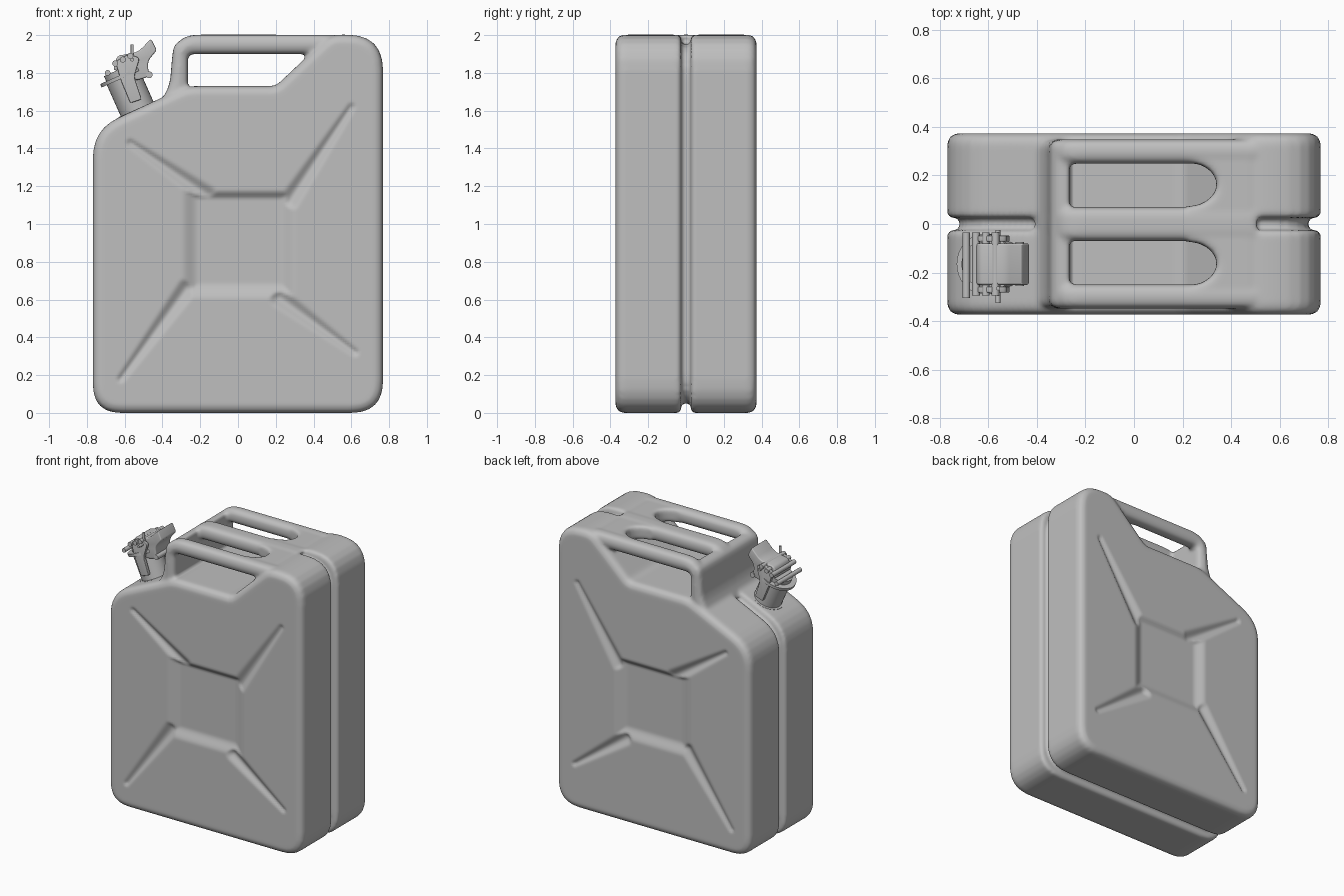
import bpy, bmesh, math
from mathutils import Vector, Matrix

cube = bpy.data.objects.get("Cube")
if cube:
    bpy.data.objects.remove(cube)

grey = bpy.data.materials.new("plain_grey")
grey.use_nodes = True
grey.diffuse_color = (0.52, 0.52, 0.52, 1)
grey.node_tree.nodes["Principled BSDF"].inputs["Base Color"].default_value = (0.52, 0.52, 0.52, 1)


def add_object(name, mesh, angle=35):
    obj = bpy.data.objects.new(name, mesh)
    bpy.context.collection.objects.link(obj)
    mesh.materials.clear()
    mesh.materials.append(grey)
    bpy.ops.object.select_all(action='DESELECT')
    obj.select_set(True)
    bpy.context.view_layer.objects.active = obj
    bpy.ops.object.shade_smooth_by_angle(angle=math.radians(angle))
    return obj


def rounded(corners, steps=6):
    """Outline from (x, z, rounding) corners."""
    pts = []
    for i, (x, z, d) in enumerate(corners):
        p = Vector((x, z))
        if d == 0:
            pts.append(p)
            continue
        before = Vector(corners[i - 1][:2])
        after = Vector(corners[(i + 1) % len(corners)][:2])
        a = p + (before - p).normalized() * d
        b = p + (after - p).normalized() * d
        for k in range(steps + 1):
            t = k / steps
            pts.append(a * (1 - t) ** 2 + p * 2 * t * (1 - t) + b * t * t)
    return pts


def prism(pts, lo, hi, bevel_lo=0, bevel_hi=0, plan=False):
    """Extrude an outline along y (or along z for a plan outline), rounding each rim."""
    bm = bmesh.new()
    rings = []
    for depth in (lo, hi):
        rings.append([bm.verts.new((p[0], p[1], depth) if plan else (p[0], depth, p[1])) for p in pts])
    caps = [bm.faces.new(r) for r in rings]
    n = len(pts)
    for i in range(n):
        j = (i + 1) % n
        bm.faces.new((rings[0][i], rings[0][j], rings[1][j], rings[1][i]))
    bmesh.ops.recalc_face_normals(bm, faces=bm.faces)
    rims = [list(c.edges) for c in caps]
    for edges, width in zip(rims, (bevel_lo, bevel_hi)):
        if width:
            bmesh.ops.bevel(bm, geom=edges, offset=width, segments=4, profile=0.5, affect='EDGES')
    mesh = bpy.data.meshes.new("prism")
    bm.to_mesh(mesh)
    bm.free()
    return mesh


def rod(name, start, end, radius, sides=16):
    start, end = Vector(start), Vector(end)
    axis = end - start
    turn = axis.to_track_quat('Z', 'Y').to_matrix().to_4x4()
    bm = bmesh.new()
    bmesh.ops.create_cone(bm, cap_ends=True, segments=sides, radius1=radius, radius2=radius,
                          depth=axis.length, matrix=Matrix.Translation((start + end) / 2) @ turn)
    mesh = bpy.data.meshes.new(name)
    bm.to_mesh(mesh)
    bm.free()
    return add_object(name, mesh)


# Body outline, two shells and the recessed seam between them
outline = rounded([(-0.768, 0, 0.15), (0.768, 0, 0.17), (0.768, 2.002, 0.19), (0.49, 2.002, 0.05),
                   (0.38, 1.9, 0.04), (0.2, 1.73, 0.03), (-0.27, 1.73, 0.05),
                   (-0.37, 1.684, 0), (-0.768, 1.5, 0.15)])
seam = [p if -0.36 < p.x < 0.52 and p.y > 1.6 else Vector((p.x * 0.935, 1 + (p.y - 1) * 0.95))
        for p in outline]
parts = [prism(outline, 0.025, 0.373, 0.02, 0.045),
         prism(outline, -0.373, -0.025, 0.045, 0.02),
         prism(seam, -0.08, 0.08)]

# Three carrying bars, the wall they rise from and the slotted end plate
post = [(-0.41, 1.64, 0), (-0.36, 1.74, 0.05)]
bar = rounded(post + [(-0.34, 2.002, 0.13), (0.5, 2.002, 0), (0.5, 1.9, 0),
                      (-0.265, 1.9, 0.03), (-0.265, 1.64, 0)])
wall = rounded(post + [(-0.34, 1.97, 0.06), (-0.265, 1.97, 0), (-0.265, 1.64, 0)])
for centre, half in ((-0.298, 0.05), (0, 0.07), (0.298, 0.05)):
    parts.append(prism(bar, centre - half, centre + half, 0.04, 0.04))
parts.append(prism(wall, -0.345, 0.345, 0.03, 0.03))
plate = [(0.5, -0.33), (0.5, 0.33), (0.22, 0.33)]
for centre in (0.163, -0.163):
    for k in range(13):
        a = math.pi * (0.5 - k / 12)
        plate.append((0.22 + 0.12 * math.cos(a), centre + 0.09 * math.sin(a)))
plate.append((0.22, -0.33))
parts.append(prism(plate, 1.9, 1.998, 0.02, 0.02, plan=True))

# Fuse everything into one smooth pressed-metal skin
fused = bmesh.new()
for mesh in parts:
    fused.from_mesh(mesh)
    bpy.data.meshes.remove(mesh)
mesh = bpy.data.meshes.new("can_body")
fused.to_mesh(mesh)
fused.free()
body = add_object("can_body", mesh)
remesh = body.modifiers.new("fuse", 'REMESH')
remesh.mode = 'VOXEL'
remesh.voxel_size = 0.012
smooth = body.modifiers.new("soften", 'SMOOTH')
smooth.factor = 0.5
smooth.iterations = 5
skin = bpy.data.meshes.new_from_object(body.evaluated_get(bpy.context.evaluated_depsgraph_get()))
bpy.data.objects.remove(body)


# Pressed square and four tapering creases on both broad faces
def ease(t):
    t = min(max(t, 0), 1)
    return t * t * (3 - 2 * t)


creases = [((-0.16, 1.15), (-0.57, 1.43)), ((0.27, 1.12), (0.6, 1.62)),
           ((-0.27, 0.66), (-0.62, 0.18)), ((0.22, 0.61), (0.62, 0.32))]


def dent(x, z):
    p = Vector((x, z))
    wide = min(x + 0.3, 0.31 - x, z - 0.6)
    depth = 0.03 * min(ease(wide / 0.09), ease((1.18 - z) / 0.05))
    for start, end in creases:
        a, b = Vector(start), Vector(end)
        t = min(max((p - a).dot(b - a) / (b - a).length_squared, 0), 1)
        away = (p - a.lerp(b, t)).length
        depth = max(depth, 0.027 * (1 - 0.5 * t) * ease(1 - away / (0.06 - 0.035 * t)))
    return depth


for v in skin.vertices:
    if abs(v.co.y) > 0.35:
        v.co.y -= math.copysign(dent(v.co.x, v.co.z), v.co.y)
skin.name = "can_body"
add_object("can_body", skin, 60)

# Spout, tilted square to the shoulder
SIDE = -0.165
base = Vector((-0.53, SIDE, 1.6))
tilt = Matrix.Rotation(math.radians(-24), 3, 'Y')


def at(x, y, z):
    return base + tilt @ Vector((x, y, z))


for name, radius, lo, hi in (("spout_collar", 0.11, -0.03, 0.01), ("spout_neck", 0.095, -0.04, 0.2),
                             ("spout_rim", 0.125, 0.19, 0.21), ("spout_cap", 0.09, 0.21, 0.24)):
    rod(name, at(0, 0, lo), at(0, 0, hi), radius, 32)

# Cam lever on top of the cap
lever = rounded([(-0.66, 1.82, 0.01), (-0.54, 1.76, 0.02), (-0.47, 1.78, 0.02), (-0.48, 1.86, 0.03),
                 (-0.43, 1.92, 0.01), (-0.46, 1.98, 0.01), (-0.53, 1.91, 0.03), (-0.64, 1.89, 0.02)], 4)
add_object("cap_lever", prism(lever, SIDE - 0.085, SIDE + 0.085, 0.008, 0.008))

# Hinge pins, ridges and latch arms
rod("hinge_pin", (-0.69, SIDE - 0.14, 1.8), (-0.69, SIDE + 0.13, 1.8), 0.015)
rod("lever_pin", (-0.56, SIDE - 0.16, 1.87), (-0.56, SIDE + 0.14, 1.87), 0.01)
rod("lock_pin", (-0.56, SIDE - 0.1, 1.8), (-0.56, SIDE - 0.1, 1.95), 0.008)
rod("lower_pin", (-0.47, SIDE - 0.09, 1.79), (-0.47, SIDE + 0.09, 1.79), 0.018)
for i in range(3):
    x = -0.65 + 0.04 * i
    z = 1.85 + 0.02 * i
    rod("cap_ridge", (x, SIDE - 0.13, z), (x, SIDE + 0.13, z), 0.016)
for s in (-1, 1):
    y = SIDE + s * 0.105
    arm = rounded([(-0.57, 1.64, 0.01), (-0.51, 1.66, 0.01), (-0.55, 1.78, 0.02), (-0.52, 1.88, 0.02),
                   (-0.58, 1.9, 0.02), (-0.65, 1.86, 0.02), (-0.62, 1.76, 0.02)], 4)
    add_object("latch_arm", prism(arm, y - 0.012, y + 0.012, 0.004, 0.004))
